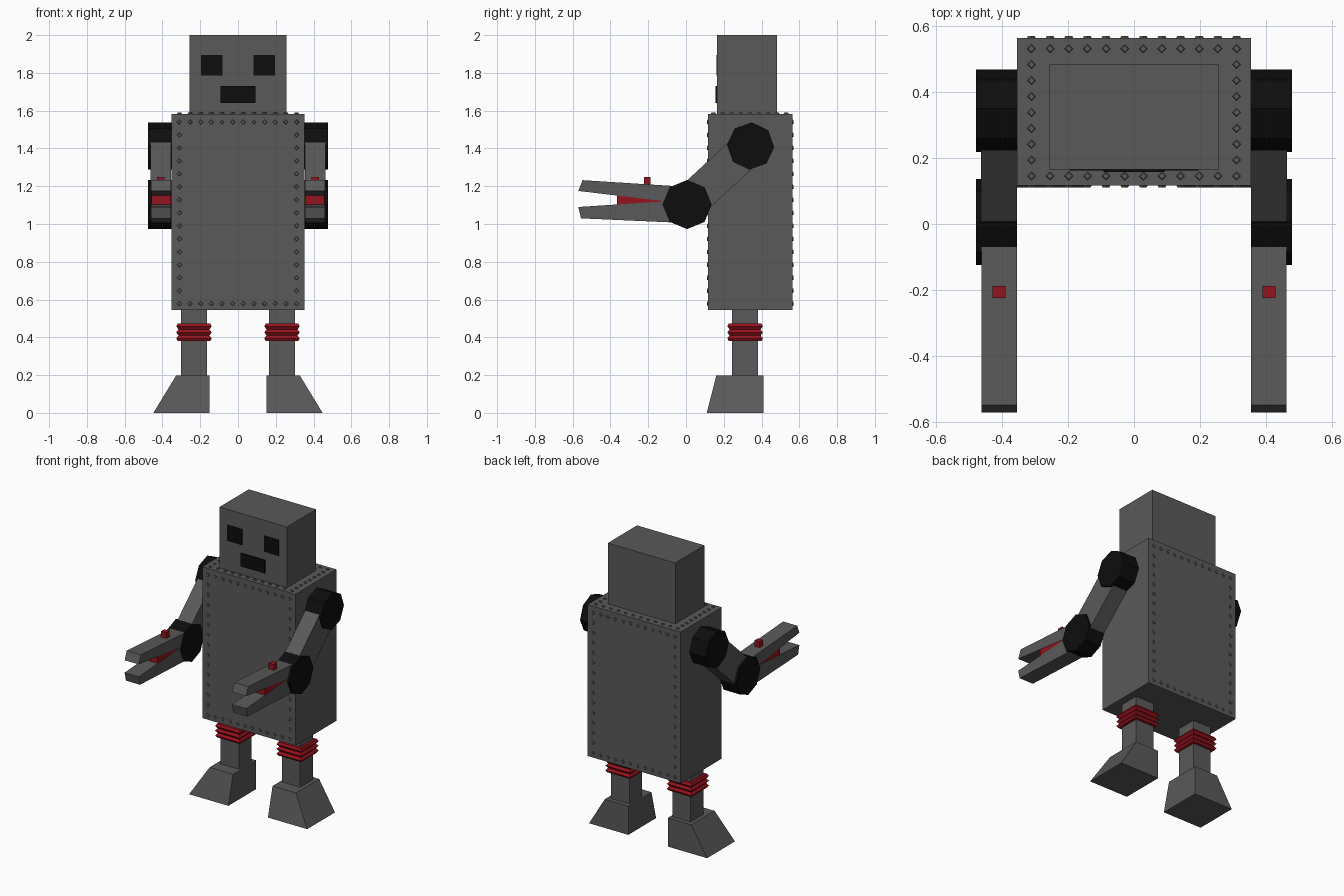
import bpy, bmesh, math
from mathutils import Matrix, Vector

if "Cube" in bpy.data.objects:
    bpy.data.objects.remove(bpy.data.objects["Cube"])


def material(name, rgb):
    m = bpy.data.materials.new(name)
    m.diffuse_color = (*rgb, 1)
    m.use_nodes = True
    m.node_tree.nodes["Principled BSDF"].inputs["Base Color"].default_value = m.diffuse_color
    return m


GREY = material("dark_grey", (0.1, 0.1, 0.1))
BLACK = material("black", (0.004, 0.004, 0.004))
RED = material("red", (0.3, 0.006, 0.012))


def finish(name, bm, mat):
    bmesh.ops.recalc_face_normals(bm, faces=bm.faces)
    me = bpy.data.meshes.new(name)
    bm.to_mesh(me)
    bm.free()
    me.materials.append(mat)
    ob = bpy.data.objects.new(name, me)
    bpy.context.collection.objects.link(ob)
    return ob


def loft(name, rings, mat):
    """Bridge equal-length point rings and cap both ends."""
    bm = bmesh.new()
    rows = [[bm.verts.new(p) for p in r] for r in rings]
    n = len(rows[0])
    for a, b in zip(rows, rows[1:]):
        for i in range(n):
            j = (i + 1) % n
            bm.faces.new((a[i], a[j], b[j], b[i]))
    bm.faces.new(rows[0])
    bm.faces.new(rows[-1])
    return finish(name, bm, mat)


def rect(x0, x1, y0, y1, z):
    return [(x0, y0, z), (x1, y0, z), (x1, y1, z), (x0, y1, z)]


def box(name, x0, x1, y0, y1, z0, z1, mat=GREY):
    return loft(name, [rect(x0, x1, y0, y1, z0), rect(x0, x1, y0, y1, z1)], mat)


def side_prism(name, profile, x0, x1, mat=GREY):
    """Extrude a (y, z) profile along x."""
    return loft(name, [[(x, y, z) for y, z in profile] for x in (x0, x1)], mat)


def octagon(y, z, r, turn=0):
    return [(y + r * math.cos(math.radians(turn + 45 * i)),
             z + r * math.sin(math.radians(turn + 45 * i))) for i in range(8)]


# Torso and head
box("torso", -0.353, 0.353, 0.117, 0.563, 0.545, 1.583)
box("head", -0.256, 0.256, 0.165, 0.482, 1.583, 2.0)
box("mouth", -0.092, 0.092, 0.157, 0.17, 1.64, 1.73, BLACK)

# Rivets around the border of the front, back and top panels
def border(u, v, nu, nv):
    (u0, u1), (v0, v1) = u, v
    pts = [(u0 + (u1 - u0) * i / (nu - 1), w) for i in range(nu) for w in v]
    return pts + [(w, v0 + (v1 - v0) * i / (nv - 1)) for i in range(1, nv - 1) for w in u]


spots = [(Vector((x, y, 1.583)), Vector((0, 0, 1)))
         for x, y in border((-0.31, 0.31), (0.145, 0.53), 12, 9)]
for y, d in ((0.117, -1), (0.563, 1)):
    spots += [(Vector((x, y, z)), Vector((0, d, 0)))
              for x, z in border((-0.31, 0.31), (0.578, 1.54), 12, 15)]
bm = bmesh.new()
for pos, normal in spots:
    turn = normal.to_track_quat('Z', 'Y').to_matrix().to_4x4()
    bmesh.ops.create_cone(bm, cap_ends=True, segments=4, radius1=0.016, radius2=0.01,
                          depth=0.012, matrix=Matrix.Translation(pos) @ turn)
finish("rivets", bm, GREY)

# Arm layout in the side plane
SHOULDER, ELBOW = Vector((0.342, 1.413)), Vector((0.006, 1.103))
along = (SHOULDER - ELBOW).normalized()
across = Vector((-along.y, along.x)) * 0.094
UPPER_ARM = [ELBOW + across, ELBOW - across, SHOULDER - across, SHOULDER + across]
CLAW = [(0.0, 1.197), (-0.547, 1.232), (-0.57, 1.175), (-0.11, 1.12),
        (-0.57, 1.09), (-0.556, 1.03), (0.0, 1.005)]
WEDGE = [(-0.364, 1.155), (-0.364, 1.098), (-0.10, 1.12)]
# Ribbed cuff: (height, half width)
CUFF = [(0.38, 0.086), (0.394, 0.094), (0.41, 0.082), (0.426, 0.094),
        (0.442, 0.082), (0.458, 0.094), (0.474, 0.086)]

for s, side in ((-1, "right"), (1, "left")):
    # Eye
    box(side + "_eye", s * 0.083, s * 0.195, 0.162, 0.17, 1.785, 1.895, BLACK)

    # Arm with octagonal joints and open claw
    side_prism(side + "_shoulder_joint", octagon(*SHOULDER, 0.125, -3), s * 0.345, s * 0.477, BLACK)
    side_prism(side + "_elbow_joint", octagon(*ELBOW, 0.13), s * 0.353, s * 0.477, BLACK)
    side_prism(side + "_upper_arm", UPPER_ARM, s * 0.354, s * 0.463)
    side_prism(side + "_claw", CLAW, s * 0.354, s * 0.461)
    side_prism(side + "_claw_wedge", WEDGE, s * 0.356, s * 0.459, RED)
    box(side + "_arm_button", s * 0.389, s * 0.428, -0.223, -0.187, 1.19, 1.25, RED)

    # Leg, cuff and sloped foot
    box(side + "_leg", s * 0.163, s * 0.302, 0.243, 0.381, 0.19, 0.55)
    loft(side + "_leg_cuff", [rect(s * 0.233 - h, s * 0.233 + h, 0.313 - h, 0.313 + h, z)
                              for z, h in CUFF], RED)
    loft(side + "_foot", [rect(s * 0.15, s * 0.448, 0.11, 0.411, 0),
                          rect(s * 0.15, s * 0.328, 0.16, 0.411, 0.197)], GREY)
